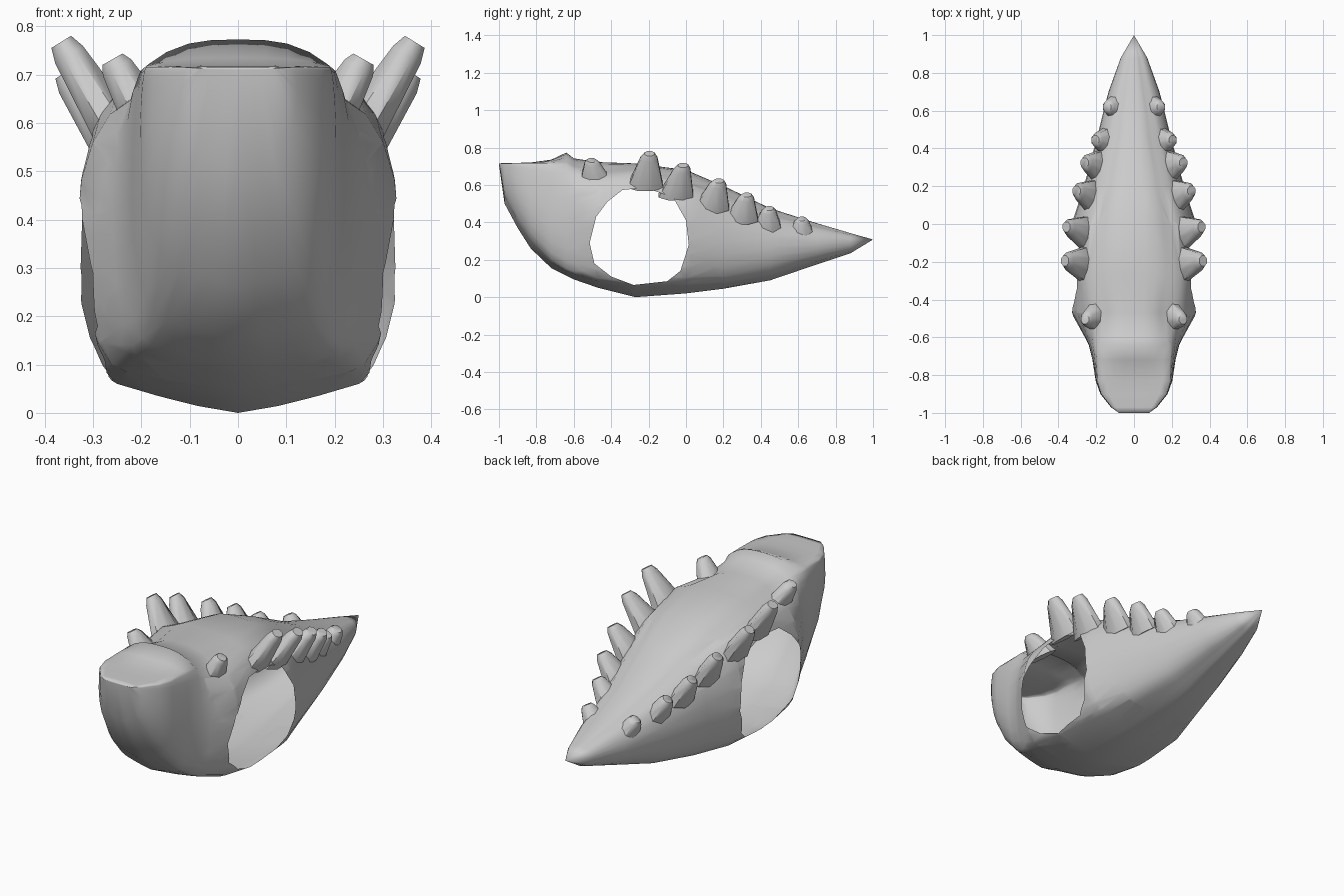
import bpy, bmesh, math
from mathutils import Vector

if "Cube" in bpy.data.objects:
    bpy.data.objects.remove(bpy.data.objects["Cube"])

grey = bpy.data.materials.new("plain grey")
grey.diffuse_color = (0.6, 0.6, 0.6, 1)
grey.use_nodes = True
grey.node_tree.nodes["Principled BSDF"].inputs["Base Color"].default_value = grey.diffuse_color


def finish(bm, name, angle):
    me = bpy.data.meshes.new(name)
    bm.to_mesh(me)
    bm.free()
    ob = bpy.data.objects.new(name, me)
    bpy.context.collection.objects.link(ob)
    me.materials.append(grey)
    bpy.ops.object.select_all(action='DESELECT')
    ob.select_set(True)
    bpy.context.view_layer.objects.active = ob
    bpy.ops.object.shade_smooth_by_angle(angle=math.radians(angle))
    return ob


# Body stations: y, top z, shoulder x z, widest x z, lower corner x z, keel z
stations = [
    (-1.00, .715, .08, .714, .08, .713, .05, .711, .71),
    (-.97, .717, .118, .715, .122, .66, .07, .54, .50),
    (-.90, .718, .17, .716, .178, .60, .09, .40, .37),
    (-.83, .720, .19, .716, .203, .54, .12, .30, .26),
    (-.72, .735, .19, .718, .22, .45, .15, .19, .155),
    (-.64, .773, .185, .722, .24, .43, .18, .14, .115),
    (-.60, .742, .17, .70, .26, .42, .20, .125, .095),
    (-.47, .722, .17, .67, .332, .40, .23, .085, .05),
    (-.27, .715, .21, .68, .335, .38, .25, .06, .0),
    (0.0, .68, .19, .62, .33, .30, .21, .06, .02),
    (.20, .595, .15, .55, .265, .29, .15, .07, .045),
    (.45, .475, .10, .445, .198, .27, .09, .11, .09),
    (.70, .395, .06, .38, .135, .285, .05, .187, .175),
    (.88, .342, .03, .335, .07, .295, .03, .243, .235),
]


def half_section(s):
    y, t, xs, zs, w, zm, xl, zl, b = s
    pts = [(xs * u, t - (t - zs) * u ** 3) for u in (0, .3, .55, .8, 1)]
    for k in range(1, 6):                       # flank above the widest point
        a = k * math.pi / 10
        pts.append((xs + (w - xs) * math.sin(a), zm + (zs - zm) * math.cos(a)))
    for k in range(1, 6):                       # flank below the widest point
        a = k * math.pi / 10
        pts.append((xl + (w - xl) * math.cos(a), zm - (zm - zl) * math.sin(a)))
    for u in (.66, .33, 0):                     # belly to keel
        pts.append((xl * u, b + (zl - b) * u ** 1.3))
    return [Vector((x, y, z)) for x, z in pts]


bm = bmesh.new()
rings = []
for s in stations:
    half = half_section(s)
    full = half + [Vector((-p.x, p.y, p.z)) for p in half[-2:0:-1]]
    rings.append([bm.verts.new(p) for p in full])
n = len(rings[0])
for r0, r1 in zip(rings, rings[1:]):
    for i in range(n):
        j = (i + 1) % n
        bm.faces.new((r0[i], r0[j], r1[j], r1[i]))
bm.faces.new(rings[0])
tail = bm.verts.new((0, 1, .308))
for i in range(n):
    bm.faces.new((rings[-1][i], rings[-1][(i + 1) % n], tail))
bmesh.ops.recalc_face_normals(bm, faces=bm.faces[:])
bmesh.ops.triangulate(bm, faces=bm.faces[:])

# Limb openings on both flanks, cut along a many-sided outline (y, z)
hole = [(-.515, .29), (-.48, .43), (-.42, .51), (-.34, .573), (-.22, .585),
        (-.07, .535), (0, .41), (.015, .28), (-.03, .14), (-.10, .085),
        (-.28, .065), (-.40, .11), (-.49, .18)]
edges = list(zip(hole, hole[1:] + hole[:1]))


def near_hole(f):
    ys = [v.co.y for v in f.verts]
    zs = [v.co.z for v in f.verts]
    return (max(ys) > -.52 and min(ys) < .02 and max(zs) > .06 and min(zs) < .59)


for (y0, z0), (y1, z1) in edges:
    fs = [f for f in bm.faces if near_hole(f)]
    geom = fs + list({e for f in fs for e in f.edges}) + list({v for f in fs for v in f.verts})
    bmesh.ops.bisect_plane(bm, geom=geom, plane_co=(0, y0, z0),
                           plane_no=(0, -(z1 - z0), y1 - y0), dist=1e-5)


def in_hole(c):
    return all((y1 - y0) * (c.z - z0) - (z1 - z0) * (c.y - y0) < 0
               for (y0, z0), (y1, z1) in edges)


bmesh.ops.delete(bm, geom=[f for f in bm.faces if in_hole(f.calc_center_median())],
                 context='FACES')
finish(bm, "body_shell", 100)

# Back spikes: base centre, tip centre, base half-length along y
spikes = [
    ((.205, -.485, .635), (.26, -.505, .732), .075),
    ((.268, -.215, .61), (.366, -.195, .768), .085),
    ((.262, -.05, .56), (.358, -.015, .705), .083),
    ((.225, .14, .49), (.305, .175, .622), .085),
    ((.192, .30, .43), (.262, .325, .547), .08),
    ((.15, .435, .385), (.205, .445, .475), .07),
    ((.10, .615, .345), (.142, .62, .419), .067),
]


def spike(name, base, tip, ry, side):
    base, tip = Vector(base), Vector(tip)
    axis = (tip - base).normalized()
    base -= axis * .02                          # sink the root in the body
    across = Vector((axis.z, 0, -axis.x)).normalized()
    along = Vector((0, 1, 0))
    bm = bmesh.new()
    loops = []
    for c, a, b in ((base, ry * 1.12, .049),
                    (base.lerp(tip, .85), ry * .54, .034),
                    (tip, ry * .32, .024)):
        ring = []
        for k in range(8):
            t = (k + .5) * math.pi / 4
            p = c + along * a * 1.08 * math.cos(t) + across * b * 1.08 * math.sin(t)
            ring.append(bm.verts.new((p.x * side, p.y, p.z)))
        loops.append(ring)
    for r0, r1 in zip(loops, loops[1:]):
        for k in range(8):
            m = (k + 1) % 8
            bm.faces.new((r0[k], r0[m], r1[m], r1[k]))
    bm.faces.new(loops[0])
    bm.faces.new(loops[-1])
    bmesh.ops.recalc_face_normals(bm, faces=bm.faces[:])
    finish(bm, name, 50)


for i, (base, tip, ry) in enumerate(spikes):
    for side, tag in ((1, "right"), (-1, "left")):
        spike(f"back_spike_{tag}_{i + 1}", base, tip, ry, side)
